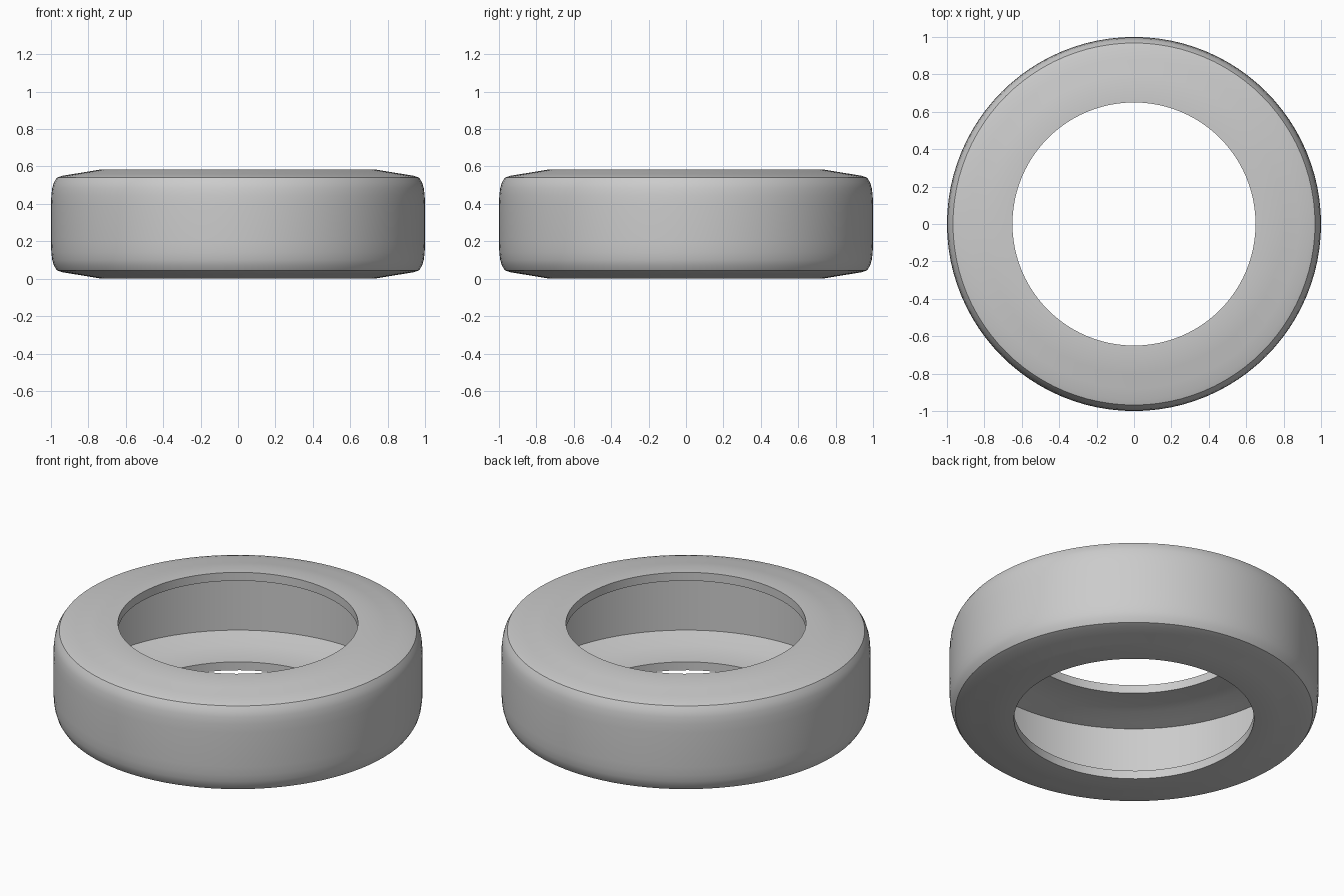
import bpy, bmesh, math

if "Cube" in bpy.data.objects:
    bpy.data.objects.remove(bpy.data.objects["Cube"])

HEIGHT = 0.585
SEGMENTS = 96

# Half profile (radius, z): inner wall, cavity floor, lip, sidewall, shoulder, tread
half = [
    (0.95, 0.10), (0.90, 0.088), (0.82, 0.068), (0.73, 0.052), (0.65, 0.05),
    (0.65, 0.0), (0.73, 0.0), (0.80, 0.012), (0.88, 0.025), (0.94, 0.035),
    (0.968, 0.044), (0.984, 0.07), (0.993, 0.10), (0.998, 0.14), (1.0, 0.19),
]
# Mirror the lower half to make the closed cross-section
profile = half + [(r, HEIGHT - z) for r, z in reversed(half)]


def lathe(name, points, segments):
    bm = bmesh.new()
    rings = []
    for i in range(segments):
        a = 2 * math.pi * i / segments
        rings.append([bm.verts.new((r * math.cos(a), r * math.sin(a), z))
                      for r, z in points])
    n = len(points)
    for i in range(segments):
        a, b = rings[i], rings[(i + 1) % segments]
        for j in range(n):
            k = (j + 1) % n
            bm.faces.new((a[j], b[j], b[k], a[k]))
    bmesh.ops.recalc_face_normals(bm, faces=bm.faces)
    mesh = bpy.data.meshes.new(name)
    bm.to_mesh(mesh)
    bm.free()
    obj = bpy.data.objects.new(name, mesh)
    bpy.context.collection.objects.link(obj)
    return obj


# Hollow tire, smooth with crisp lip and shoulder edges
tire = lathe("tire", profile, SEGMENTS)
bpy.context.view_layer.objects.active = tire
tire.select_set(True)
bpy.ops.object.shade_smooth_by_angle(angle=math.radians(30))
